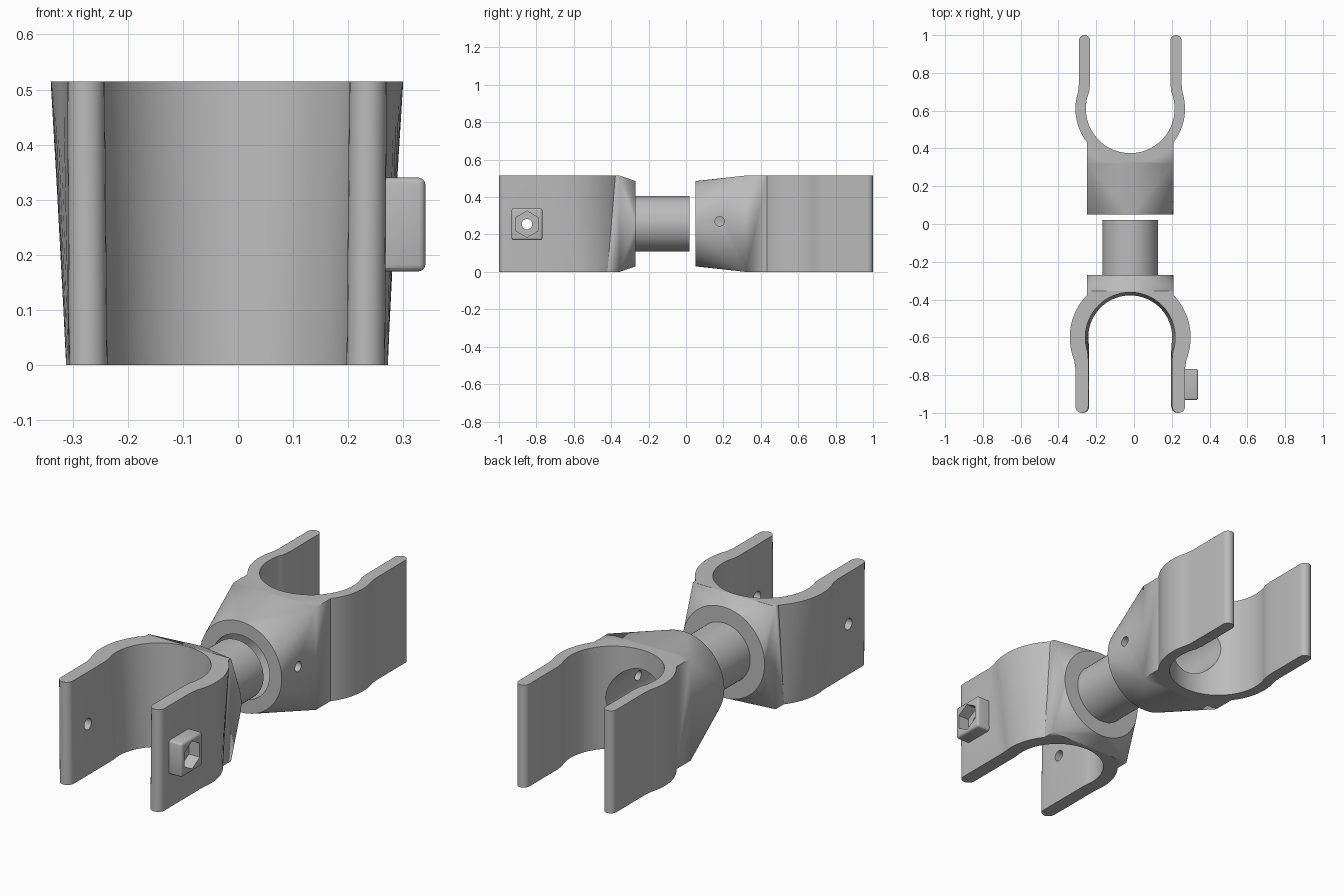
import bpy, bmesh, math
from mathutils import Vector

cube = bpy.data.objects.get("Cube")
if cube:
    bpy.data.objects.remove(cube, do_unlink=True)

AX, H = -0.02, 0.515          # shared x axis and clamp height
MID = H / 2

grey = bpy.data.materials.new("plain grey")
grey.use_nodes = True
GREY = (0.5, 0.5, 0.5, 1)
grey.diffuse_color = GREY
grey.node_tree.nodes["Principled BSDF"].inputs["Base Color"].default_value = GREY


def finish(name, bm):
    bmesh.ops.recalc_face_normals(bm, faces=bm.faces)
    mesh = bpy.data.meshes.new(name)
    bm.to_mesh(mesh)
    bm.free()
    mesh.materials.append(grey)
    ob = bpy.data.objects.new(name, mesh)
    bpy.context.collection.objects.link(ob)
    return ob


def loft(name, low, high):
    """Solid between two closed loops with the same point count."""
    bm = bmesh.new()
    a = [bm.verts.new(p) for p in low]
    b = [bm.verts.new(p) for p in high]
    n = len(a)
    for i in range(n):
        j = (i + 1) % n
        bm.faces.new((a[i], a[j], b[j], b[i]))
    bm.faces.new(a[::-1])
    bm.faces.new(b)
    return finish(name, bm)


def circle(center, r, axis, n=64, turn=0.0):
    pts = []
    for i in range(n):
        t = turn + math.tau * i / n
        c, s = r * math.cos(t), r * math.sin(t)
        off = {"x": (0, c, s), "y": (c, 0, s), "z": (c, s, 0)}[axis]
        pts.append(Vector(center) + Vector(off))
    return pts


def rod(name, start, end, r, axis, n=64, turn=0.0):
    return loft(name, circle(start, r, axis, n, turn), circle(end, r, axis, n, turn))


def boolean(ob, other, op):
    mod = ob.modifiers.new("bool", "BOOLEAN")
    mod.object, mod.operation, mod.solver = other, op, "EXACT"
    bpy.context.view_layer.update()
    dg = bpy.context.evaluated_depsgraph_get()
    mesh = bpy.data.meshes.new_from_object(ob.evaluated_get(dg))
    ob.modifiers.clear()
    ob.data = mesh
    bpy.data.objects.remove(other, do_unlink=True)


def smooth(ob):
    bpy.ops.object.select_all(action="DESELECT")
    ob.select_set(True)
    bpy.context.view_layer.objects.active = ob
    bpy.ops.object.shade_smooth_by_angle(angle=math.radians(30))


def arc(r, arm_x, n=32):
    """Quarter-plus arc that eases into a straight arm."""
    end = math.acos((arm_x + 0.25 * (r - arm_x)) / r)
    pts = []
    for i in range(n + 1):
        t = -math.pi / 2 + (end + math.pi / 2) * i / n
        pts.append((r * math.cos(t), r * math.sin(t)))
    pts.append((arm_x, math.sqrt(r * r - arm_x * arm_x) + 0.03))
    return pts


def fork_profile(r_out, r_in, arm_out, arm_in, tip, flat, cy, side, z):
    """U-shaped outline with round arm tips."""
    outer = [(x, max(y, flat)) for x, y in arc(r_out, arm_out)]
    r, mx = (arm_out - arm_in) / 2, (arm_out + arm_in) / 2
    end = [(mx + r * math.cos(math.pi * i / 10), tip - r + r * math.sin(math.pi * i / 10))
           for i in range(11)]
    half = outer + end + arc(r_in, arm_in)[::-1]
    full = half + [(-x, y) for x, y in half[-2:0:-1]]
    return [Vector((AX + x, cy + side * y, z)) for x, y in full]


def clamp(name, cy, side, low, high, tip, flat, face_y, square_y, root_y, gap):
    # neck: round face blending into a square root
    bm = bmesh.new()
    for p in circle((AX, face_y, MID), 0.228, "y"):
        bm.verts.new(p)
    for y in (square_y, root_y):
        for x in (-0.23, 0.23):
            for z in (0, H):
                bm.verts.new((AX + x, y, z))
    res = bmesh.ops.convex_hull(bm, input=bm.verts)
    bmesh.ops.dissolve_limit(bm, angle_limit=0.002, verts=bm.verts, edges=bm.edges)
    body = finish(name, bm)
    # clear the neck where the fork holds its tube
    slope = (high[1] - low[1]) / H
    cutter = loft("tube_cutter",
                  circle((AX, cy, -0.1), low[1] + gap - 0.1 * slope, "z", 96),
                  circle((AX, cy, H + 0.1), high[1] + gap + 0.1 * slope, "z", 96))
    boolean(body, cutter, "DIFFERENCE")
    fork = loft("fork",
                fork_profile(*low, tip, flat, cy, side, 0),
                fork_profile(*high, tip, flat, cy, side, H))
    boolean(body, fork, "UNION")
    return body


# back clamp with socket bore and one set-screw hole
straight = (0.29, 0.235, 0.272, 0.212)
back = clamp("back_clamp", 0.61, 1, straight, straight, 0.39, -0.28,
             0.05, 0.32, 0.45, 0.005)
boolean(back, rod("bore", (AX, 0, MID), (AX, 0.55, MID), 0.16, "y"), "DIFFERENCE")
boolean(back, rod("screw_hole", (AX, 0.18, 0.27), (0.4, 0.18, 0.27), 0.025, "x", 24),
        "DIFFERENCE")

# front clamp, tapered wider at the top
front = clamp("front_clamp", -0.6, -1, (0.292, 0.222, 0.287, 0.217),
              (0.32, 0.238, 0.29, 0.222), 0.4, -0.244, -0.27, -0.355, -0.45, 0.003)

# nut housing on the left arm
BY, BZ = -0.85, 0.255
bm = bmesh.new()
bmesh.ops.create_cube(bm, size=1)
for v in bm.verts:
    v.co = Vector((0.29 + v.co.x * 0.1, BY + v.co.y * 0.165, BZ + v.co.z * 0.17))
bmesh.ops.bevel(bm, geom=list(bm.edges), offset=0.012, segments=3, profile=0.5,
                affect="EDGES")
boolean(front, finish("nut_housing", bm), "UNION")
boolean(front, rod("nut_pocket", (0.28, BY, BZ), (0.4, BY, BZ), 0.07, "x", 6, math.pi / 2),
        "DIFFERENCE")
boolean(front, rod("bolt_hole", (-0.5, BY, BZ), (0.5, BY, BZ), 0.028, "x", 24),
        "DIFFERENCE")

# pivot pin carried by the front clamp
pin = rod("pivot_pin", (AX, -0.33, MID), (AX, 0.02, MID), 0.148, "y")

for ob in (back, front, pin):
    smooth(ob)
